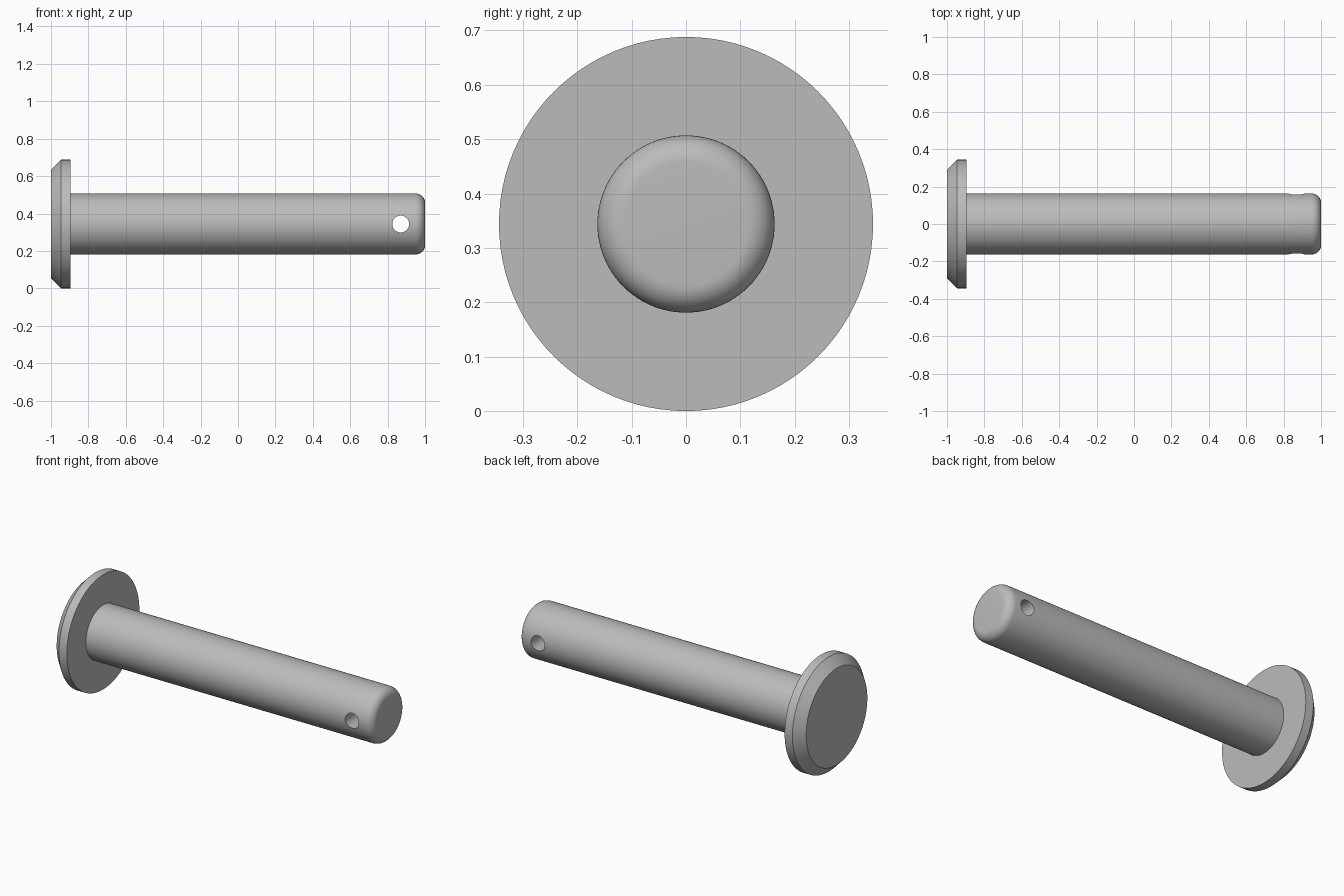
import bpy, bmesh, math
from mathutils import Matrix, Vector

cube = bpy.data.objects.get("Cube")
if cube:
    bpy.data.objects.remove(cube, do_unlink=True)

SEGMENTS = 96
HEAD_R, HEAD_FACE_R = 0.344, 0.29
HEAD_BACK, HEAD_FRONT, CHAMFER = -1.0, -0.895, 0.053
SHAFT_R, FILLET, TIP = 0.163, 0.05, 1.0
HOLE_X, HOLE_R = 0.87, 0.045
AXIS_Z = HEAD_R

# Plain steel
steel = bpy.data.materials.new("steel_grey")
steel.use_nodes = True
grey = (0.5, 0.5, 0.5, 1.0)
steel.diffuse_color = grey
steel.node_tree.nodes["Principled BSDF"].inputs["Base Color"].default_value = grey


def add_object(name, bm):
    bmesh.ops.recalc_face_normals(bm, faces=bm.faces)
    mesh = bpy.data.meshes.new(name)
    bm.to_mesh(mesh)
    bm.free()
    mesh.materials.append(steel)
    obj = bpy.data.objects.new(name, mesh)
    bpy.context.collection.objects.link(obj)
    return obj


def lathe(name, profile):
    """Revolve (x, radius) points about the x axis and cap both ends."""
    bm = bmesh.new()
    rings = []
    for x, r in profile:
        angles = [math.tau * i / SEGMENTS for i in range(SEGMENTS)]
        rings.append([bm.verts.new((x, r * math.cos(a), AXIS_Z + r * math.sin(a)))
                      for a in angles])
    for a, b in zip(rings, rings[1:]):
        for i in range(SEGMENTS):
            j = (i + 1) % SEGMENTS
            bm.faces.new((a[i], a[j], b[j], b[i]))
    bm.faces.new(rings[0])
    bm.faces.new(rings[-1])
    return add_object(name, bm)


# Chamfered head, straight shaft and rounded tip as one turned profile
profile = [(HEAD_BACK, HEAD_FACE_R), (HEAD_BACK + CHAMFER, HEAD_R),
           (HEAD_FRONT, HEAD_R), (HEAD_FRONT, SHAFT_R),
           (HOLE_X - 0.07, SHAFT_R)]
STEPS = 10
for i in range(STEPS + 1):
    t = math.pi / 2 * i / STEPS
    profile.append((TIP - FILLET + FILLET * math.sin(t),
                    SHAFT_R - FILLET + FILLET * math.cos(t)))
pin = lathe("headed_pin", profile)

# Cross hole near the tip
bm = bmesh.new()
bmesh.ops.create_cone(
    bm, cap_ends=True, segments=48, radius1=HOLE_R, radius2=HOLE_R, depth=1.0,
    matrix=Matrix.Translation(Vector((HOLE_X, 0, AXIS_Z)))
    @ Matrix.Rotation(math.pi / 2, 4, 'X'))
cutter = add_object("hole_cutter", bm)
cutter.hide_render = True

bpy.ops.object.select_all(action='DESELECT')
bpy.context.view_layer.objects.active = pin
pin.select_set(True)
cut = pin.modifiers.new("cross_hole", 'BOOLEAN')
cut.operation = 'DIFFERENCE'
cut.solver = 'EXACT'
cut.object = cutter
bpy.ops.object.modifier_apply(modifier=cut.name)
bpy.data.objects.remove(cutter, do_unlink=True)

# Smooth barrel with crisp machined edges
bpy.ops.object.shade_smooth_by_angle(angle=math.radians(30))
